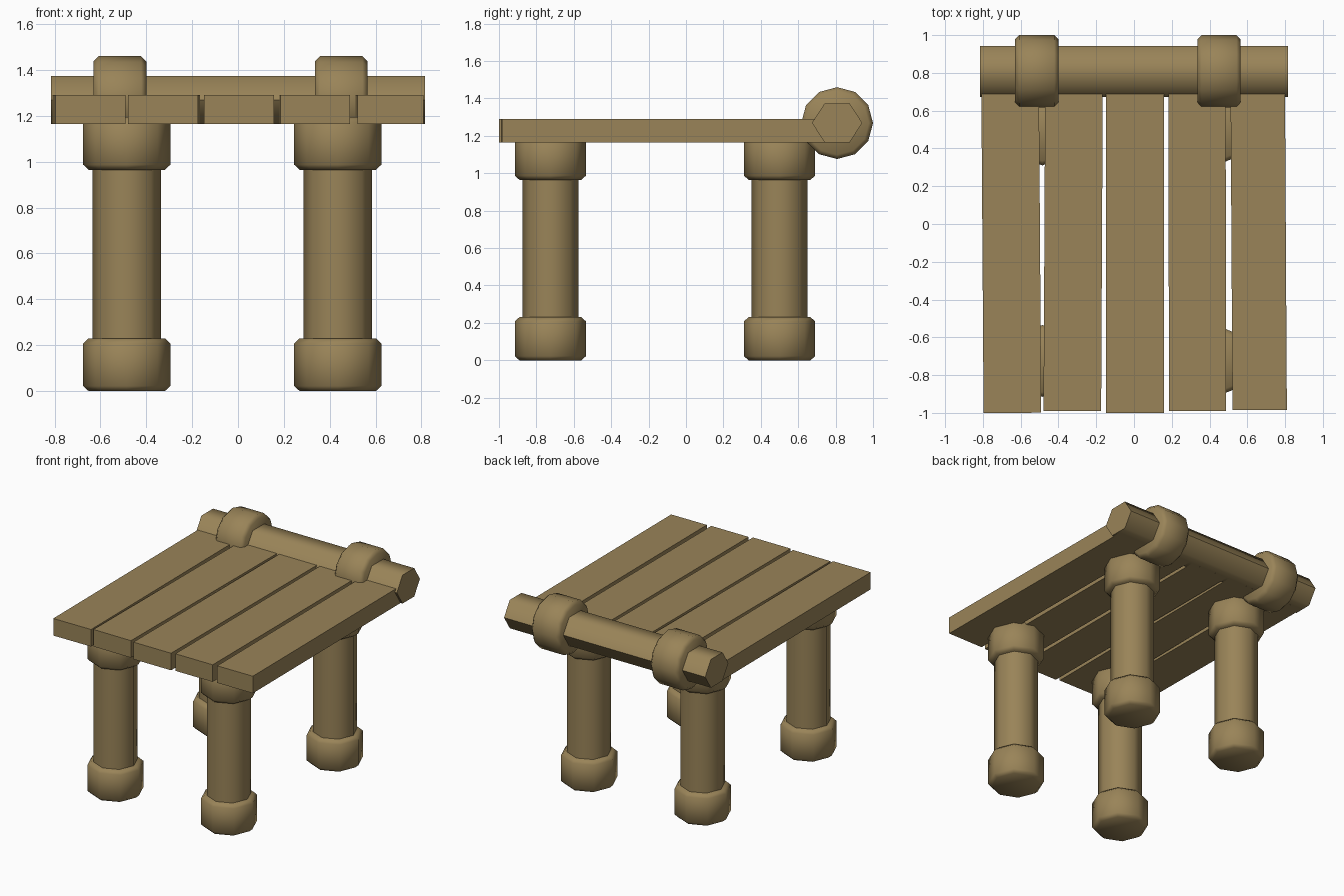
import bpy, bmesh, math
from mathutils import Matrix

cube = bpy.data.objects.get("Cube")
if cube:
    bpy.data.objects.remove(cube, do_unlink=True)

wood = bpy.data.materials.new("brown_wood")
wood.use_nodes = True
colour = (0.32, 0.23, 0.098, 1)
wood.diffuse_color = colour
bsdf = wood.node_tree.nodes["Principled BSDF"]
bsdf.inputs["Base Color"].default_value = colour
bsdf.inputs["Roughness"].default_value = 0.9


def finish(name, bm, matrix, smooth=True):
    mesh = bpy.data.meshes.new(name)
    bmesh.ops.recalc_face_normals(bm, faces=bm.faces)
    bm.to_mesh(mesh)
    bm.free()
    mesh.materials.append(wood)
    obj = bpy.data.objects.new(name, mesh)
    obj.matrix_world = matrix
    bpy.context.collection.objects.link(obj)
    if smooth:
        bpy.ops.object.select_all(action='DESELECT')
        obj.select_set(True)
        bpy.context.view_layer.objects.active = obj
        bpy.ops.object.shade_smooth_by_angle(angle=math.radians(65))
    return obj


def post(name, matrix, sides, radius, length, bevel=0.0, squash=1.0):
    """Prism along local z from 0 to length, with optional bevelled rims."""
    bm = bmesh.new()
    bmesh.ops.create_cone(bm, cap_ends=True, segments=sides, radius1=radius,
                          radius2=radius, depth=length,
                          matrix=Matrix.Translation((0, 0, length / 2)))
    bmesh.ops.scale(bm, vec=(1, squash, 1), verts=bm.verts)
    if bevel:
        rims = [e for e in bm.edges
                if abs(e.verts[0].co.z - e.verts[1].co.z) < 1e-5]
        bmesh.ops.bevel(bm, geom=rims, offset=bevel, segments=1,
                        affect='EDGES', profile=0.5)
    return finish(name, bm, matrix)


# Four legs, each a shaft with a foot and a top cap
for side, x in (("right", -0.485), ("left", 0.435)):
    for end, y in (("front", -0.725), ("back", 0.5)):
        label = f"{end}_{side}"
        at = lambda z: Matrix.Translation((x, y, z))
        post(f"leg_shaft_{label}", at(0.1), 8, 0.149, 1.0)
        post(f"leg_foot_{label}", at(0), 8, 0.19, 0.23, 0.022)
        post(f"leg_cap_{label}", at(0.965), 8, 0.19, 0.23, 0.022)

# Table top planks: centre x, width, front y, slight turn
planks = ((-0.65, 0.305, -1.0, 0.007), (-0.322, 0.305, -0.99, -0.005),
          (0.005, 0.305, -1.0, 0), (0.335, 0.303, -0.99, 0.002),
          (0.66, 0.288, -0.985, 0.006))
back = 0.8
for i, (x, width, front, turn) in enumerate(planks):
    bm = bmesh.new()
    bmesh.ops.create_cube(bm, size=1)
    bmesh.ops.scale(bm, vec=(width, back - front, 0.125), verts=bm.verts)
    place = Matrix.Translation((x, (back + front) / 2, 1.2275))
    finish(f"plank_{i + 1}", bm, place @ Matrix.Rotation(turn, 4, 'Z'), False)

# Cross rod along the back edge, with two thick collars
along_x = Matrix.Rotation(math.pi / 2, 4, 'Y')
post("back_rod", Matrix.Translation((-0.815, 0.808, 1.269)) @ along_x,
     6, 0.12, 1.63, squash=1.12)
for side, x in (("right", -0.63), ("left", 0.335)):
    post(f"rod_collar_{side}", Matrix.Translation((x, 0.808, 1.268)) @ along_x,
         12, 0.192, 0.23, 0.022)
